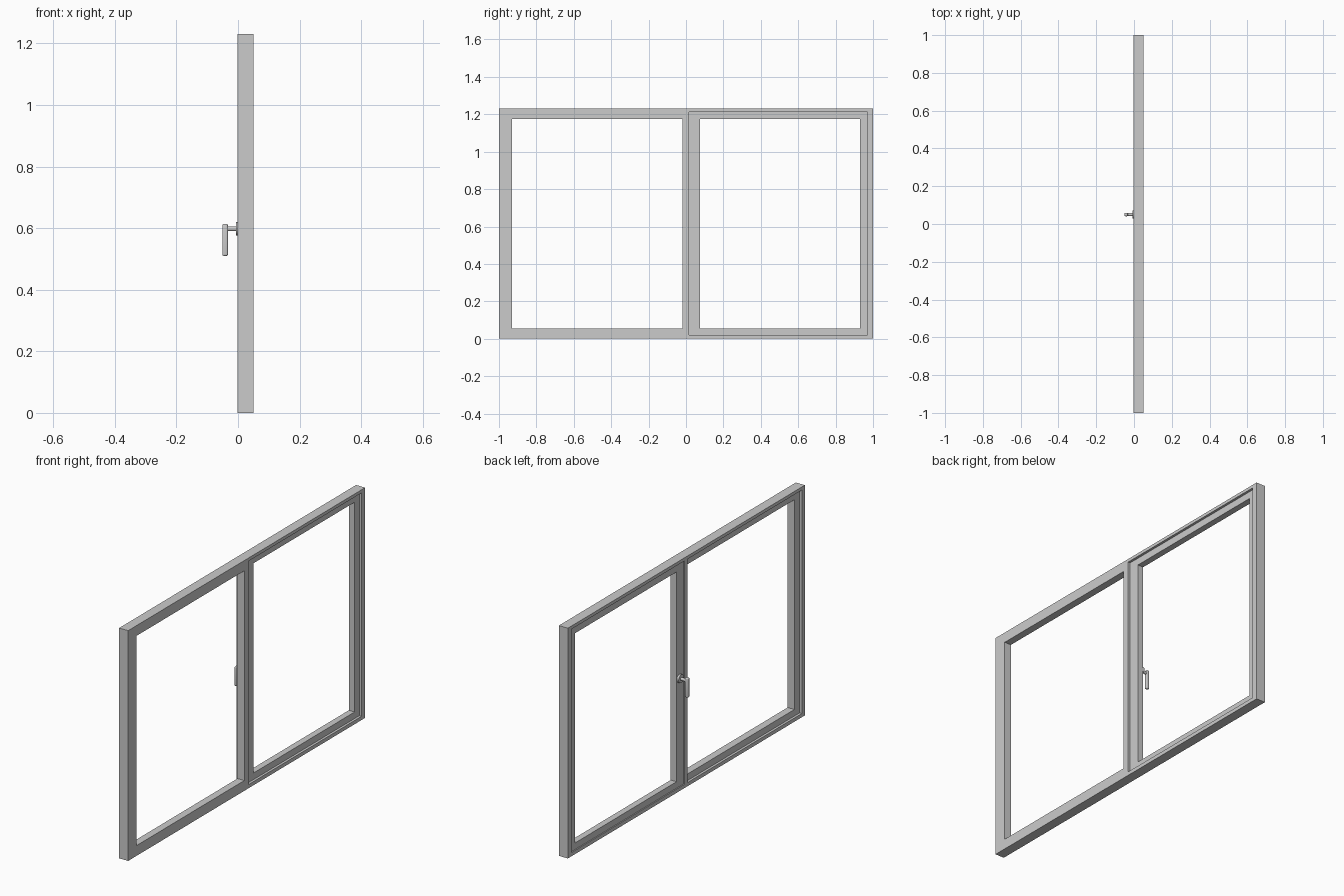
import bpy
import math

if "Cube" in bpy.data.objects:
    bpy.data.objects.remove(bpy.data.objects["Cube"])

X0, X1 = -0.002, 0.051          # inner and outer faces of the frame
H = 1.23


def box(name, x, y, z):
    """Box from (min, max) ranges on each axis."""
    bpy.ops.mesh.primitive_cube_add(size=1)
    ob = bpy.context.object
    ob.name = name
    ob.location = [(r[0] + r[1]) / 2 for r in (x, y, z)]
    ob.scale = [r[1] - r[0] for r in (x, y, z)]
    bpy.ops.object.transform_apply(location=True, rotation=True, scale=True)
    return ob


def cut(target, x, y, z):
    """Subtract a box from the target and discard the cutter."""
    cutter = box("cutter", x, y, z)
    cutter.hide_render = True
    mod = target.modifiers.new("cut", 'BOOLEAN')
    mod.operation, mod.solver, mod.object = 'DIFFERENCE', 'EXACT', cutter
    bpy.context.view_layer.objects.active = target
    bpy.ops.object.modifier_apply(modifier=mod.name)
    bpy.data.objects.remove(cutter, do_unlink=True)


def rod(name, radius, x, y, z):
    """Smooth cylinder lying along x."""
    bpy.ops.mesh.primitive_cylinder_add(
        vertices=32, radius=radius, depth=x[1] - x[0],
        location=((x[0] + x[1]) / 2, y, z), rotation=(0, math.pi / 2, 0))
    ob = bpy.context.object
    ob.name = name
    bpy.ops.object.shade_smooth_by_angle()
    return ob


# Outer frame: fixed light with a shallow inner rebate, and the sash opening
frame = box("window_frame", (X0, X1), (-1, 1), (0, H))
cut(frame, (-0.1, 0.1), (-0.93, -0.02), (0.055, 1.175))
cut(frame, (-0.1, X0 + 0.013), (-0.975, -0.01), (0.02, 1.213))
cut(frame, (-0.1, 0.1), (0.015, 0.97), (0.02, 1.213))

# Opening sash, set back from both frame faces
sash = box("opening_sash", (0.004, 0.038), (0.015, 0.97), (0.02, 1.213))
cut(sash, (-0.1, 0.1), (0.075, 0.93), (0.055, 1.175))

# Handle: round plate, stem and hanging lever
rod("handle_plate", 0.022, (-0.007, 0.006), 0.05, 0.598)
rod("handle_stem", 0.008, (-0.04, -0.005), 0.05, 0.598)
lever = box("handle_lever", (-0.051, -0.033), (0.041, 0.059), (0.51, 0.614))
bevel = lever.modifiers.new("round", 'BEVEL')
bevel.width, bevel.segments = 0.005, 4
bpy.context.view_layer.objects.active = lever
bpy.ops.object.modifier_apply(modifier=bevel.name)
bpy.ops.object.shade_smooth_by_angle()
